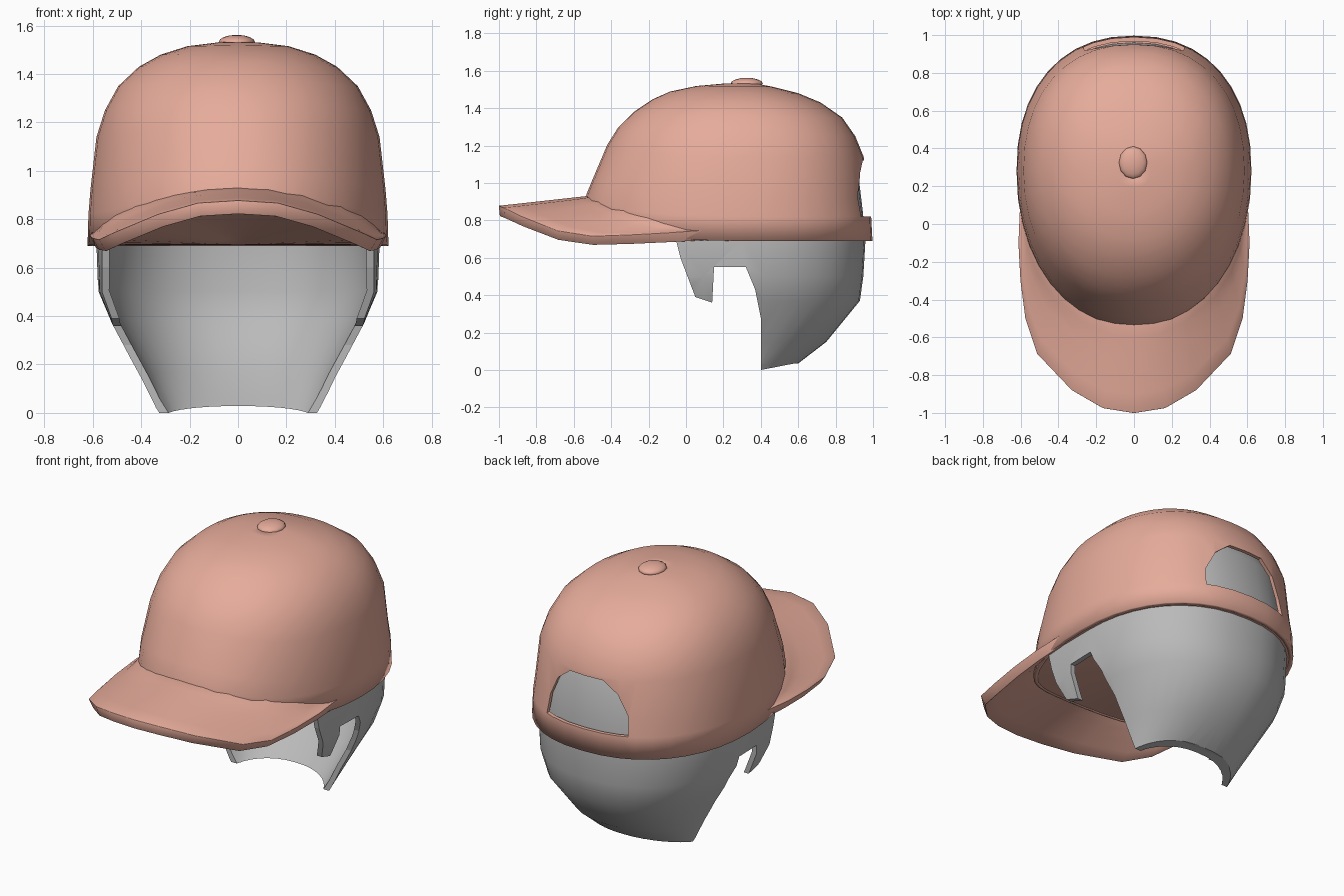
import bpy, bmesh, math
from mathutils import Vector

if "Cube" in bpy.data.objects:
    bpy.data.objects.remove(bpy.data.objects["Cube"])

N = 40


def material(name, rgb):
    m = bpy.data.materials.new(name)
    m.diffuse_color = (*rgb, 1)
    m.use_nodes = True
    m.node_tree.nodes["Principled BSDF"].inputs["Base Color"].default_value = m.diffuse_color
    return m


CAP = material("salmon", (0.79, 0.41, 0.325))
HAIR = material("grey", (0.49, 0.49, 0.49))


def make(name, verts, faces, mat):
    mesh = bpy.data.meshes.new(name)
    mesh.from_pydata(verts, [], faces)
    bm = bmesh.new()
    bm.from_mesh(mesh)
    bmesh.ops.remove_doubles(bm, verts=bm.verts, dist=1e-4)
    bmesh.ops.recalc_face_normals(bm, faces=bm.faces)
    bm.to_mesh(mesh)
    bm.free()
    mesh.materials.append(mat)
    ob = bpy.data.objects.new(name, mesh)
    bpy.context.collection.objects.link(ob)
    return ob


def grid_faces(rows, cols, closed):
    span = cols if closed else cols - 1
    return [(r * cols + c, r * cols + (c + 1) % cols,
             (r + 1) * cols + (c + 1) % cols, (r + 1) * cols + c)
            for r in range(rows - 1) for c in range(span)]


def at(profile, z):
    """Interpolate a (z, half width, front y, back y) profile."""
    for a, b in zip(profile, profile[1:]):
        if z <= b[0]:
            t = max(0, (z - a[0]) / (b[0] - a[0]))
            return [p + (q - p) * t for p, q in zip(a[1:], b[1:])]
    return profile[-1][1:]


def ring_point(profile, z, k, cy, scale=1):
    w, yf, yb = at(profile, z)
    a = 2 * math.pi * k / N
    c, s = math.cos(a), math.sin(a)
    power = 2.25 if s > 0 else 2.1
    x = w * math.copysign(abs(c) ** (2 / power), c)
    y = abs(s) ** (2 / power) * ((yb - cy) if s > 0 else (yf - cy))
    return (x * scale, cy + y * scale, z)


def prism(name, pts, axis, lo, hi):
    """Extrude a 2D outline along x or y as a hidden cutter."""
    n = len(pts)
    put = (lambda p, d: (d, p[0], p[1])) if axis == 'x' else (lambda p, d: (p[0], d, p[1]))
    verts = [put(p, d) for d in (lo, hi) for p in pts]
    faces = [tuple(range(n)), tuple(range(2 * n - 1, n - 1, -1))] + grid_faces(2, n, True)
    ob = make(name, verts, faces, CAP)
    ob.hide_render = True
    ob.hide_viewport = True
    return ob


def solidify(ob, thickness, offset):
    m = ob.modifiers.new("thickness", 'SOLIDIFY')
    m.thickness, m.offset = thickness, offset


def boolean(ob, cutter, operation):
    m = ob.modifiers.new("cut", 'BOOLEAN')
    m.object, m.operation, m.solver = cutter, operation, 'EXACT'


def smooth(ob, angle=40):
    bpy.ops.object.select_all(action='DESELECT')
    bpy.context.view_layer.objects.active = ob
    ob.select_set(True)
    bpy.ops.object.shade_smooth_by_angle(angle=math.radians(angle))


# Crown of the cap
CROWN = [(.69, .622, -.56, .997), (.82, .618, -.55, .99), (.92, .610, -.54, .968),
         (1.14, .585, -.45, .95), (1.25, .55, -.40, .905), (1.35, .495, -.32, .835),
         (1.43, .41, -.21, .72), (1.48, .32, -.12, .60), (1.515, .21, .02, .46),
         (1.53, .09, .18, .38), (1.535, .001, .279, .281)]
LEVELS = [p[0] for p in CROWN]
CY, TOP, LOW = .28, 1.535, .69


def crown_z(z, k):
    # the lower edge rises towards the front, under the visor
    front = max(0, -math.sin(2 * math.pi * k / N))
    base = LOW + .02 * front + .12 * front ** 4
    return base + (z - LOW) * (TOP - base) / (TOP - LOW)


verts = [ring_point(CROWN, crown_z(z, k), k, CY) for z in LEVELS for k in range(N)]
crown = make("cap_crown", verts, grid_faces(len(LEVELS), N, True), CAP)
if max(crown.data.polygons, key=lambda p: p.center.z).normal.z < 0:
    crown.data.flip_normals()
solidify(crown, .022, -1)

# Arched opening above the strap at the back
arch = [(-.27, .82), (.27, .82), (.26, .93), (.20, 1.05), (.11, 1.12),
        (-.11, 1.12), (-.20, 1.05), (-.26, .93)]
boolean(crown, prism("opening_cutter", arch, 'y', .65, 1.2), 'DIFFERENCE')
smooth(crown)

# Underside that closes the crown, sloping down from the visor
verts = []
for s in (.985, .8, .6, .4, .2, 0):
    for k in range(N):
        x, y, z = ring_point(CROWN, crown_z(LOW, k), k, CY, s)
        verts.append((x, y, .695 + (z - .695) * min(1, s * 1.02)))
under = make("cap_underside", verts, grid_faces(6, N, True), CAP)
if under.data.polygons[0].normal.z > 0:
    under.data.flip_normals()
smooth(under)

# Visor, lofted from the crown to its outer edge, fading into the sides
inner = [(0, -.50, .905), (.12, -.48, .90), (.25, -.42, .885), (.40, -.295, .85),
         (.48, -.185, .815), (.53, -.08, .775), (.56, .02, .745), (.575, .12, .72)]
outer = [(0, -.998, .85), (.16, -.972, .84), (.32, -.877, .795), (.50, -.685, .72),
         (.56, -.5, .692), (.588, -.3, .698), (.60, -.1, .708), (.595, .12, .722)]


def both_sides(pts):
    return [(-x, y, z) for x, y, z in reversed(pts[1:])] + pts


inn, out = both_sides(inner), both_sides(outer)
STEPS = 6
verts = []
for i in range(STEPS):
    t = i / (STEPS - 1)
    for a, b in zip(inn, out):
        p = Vector(a).lerp(Vector(b), t)
        p.z = a[2] + (b[2] - a[2]) * t ** (1 - .9 * min(.4, abs(a[0])))
        verts.append(p)
visor = make("cap_visor", verts, grid_faces(STEPS, len(inn), False), CAP)
solidify(visor, .056, 0)
bev = visor.modifiers.new("rounded_edge", 'BEVEL')
bev.width, bev.segments, bev.limit_method = .022, 2, 'ANGLE'
bev.angle_limit = math.radians(50)
smooth(visor, 60)

# Button on top
bpy.ops.mesh.primitive_uv_sphere_add(segments=12, ring_count=8, location=(-.005, .325, 1.532))
button = bpy.context.object
button.name = "cap_button"
button.scale = (.075, .086, .03)
button.data.materials.append(CAP)
smooth(button, 60)

# Hair shell, trimmed to its side outline with sideburns
LOCKS = [(-.05, .325, -.9, .50), (.035, .36, -.9, .60), (.15, .41, -.9, .75),
         (.37, .525, -.9, .93), (.5, .578, -.9, .948), (.7, .585, -.9, .96),
         (.85, .575, -.9, .945), (1.1, .53, -.5, .915), (1.25, .48, -.3, .83)]
verts = [ring_point(LOCKS, p[0], k, .3) for p in LOCKS for k in range(N)]
hair = make("hair", verts, grid_faces(len(LOCKS), N, True), HAIR)
if max(hair.data.polygons, key=lambda p: p.center.y).normal.y < 0:
    hair.data.flip_normals()
solidify(hair, .03, -1)
side = [(.40, 0), (.58, .035), (1.1, .06), (1.1, 1.2), (.5, 1.2), (.2, .76), (-.05, .73),
        (-.055, .70), (-.03, .60), (.05, .39), (.14, .36), (.15, .55), (.32, .55),
        (.37, .43), (.40, .28)]
boolean(hair, prism("hair_cutter", side, 'x', -1, 1), 'INTERSECT')
smooth(hair)
